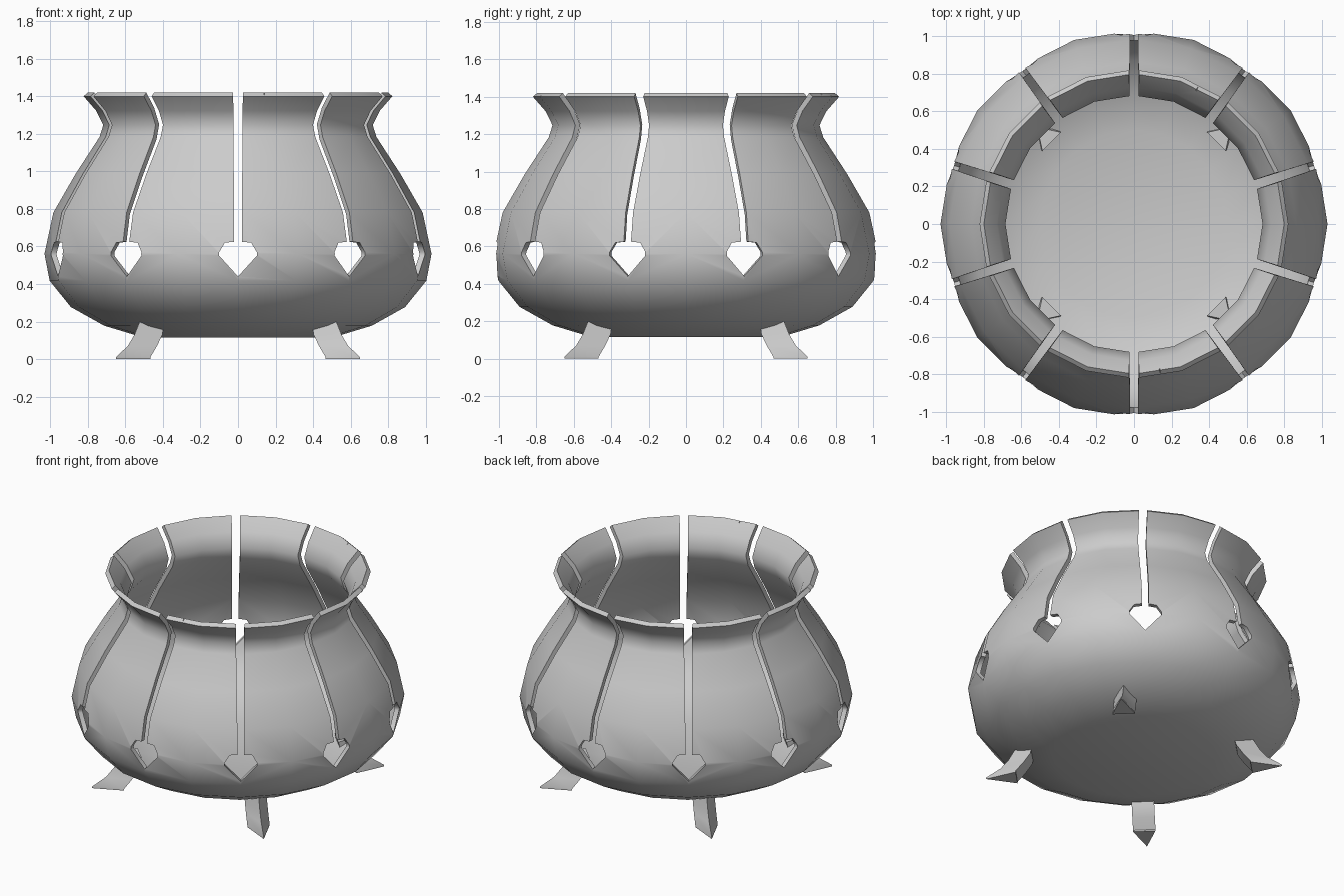
import bpy, bmesh
from math import cos, sin, pi, radians
from mathutils import Matrix, Vector

cube = bpy.data.objects.get("Cube")
if cube:
    bpy.data.objects.remove(cube, do_unlink=True)

grey = bpy.data.materials.new("plain_grey")
grey.use_nodes = True
grey.diffuse_color = (0.6, 0.6, 0.6, 1)
grey.node_tree.nodes["Principled BSDF"].inputs["Base Color"].default_value = (0.6, 0.6, 0.6, 1)


def make_object(name, bm):
    bmesh.ops.recalc_face_normals(bm, faces=bm.faces)
    mesh = bpy.data.meshes.new(name)
    bm.to_mesh(mesh)
    bm.free()
    mesh.materials.append(grey)
    obj = bpy.data.objects.new(name, mesh)
    bpy.context.collection.objects.link(obj)
    return obj


def activate(obj):
    bpy.ops.object.select_all(action='DESELECT')
    obj.select_set(True)
    bpy.context.view_layer.objects.active = obj


def loft(bm, sections):
    """Skin a list of equal-sized point loops and cap both ends."""
    rings = [[bm.verts.new(p) for p in s] for s in sections]
    for a, b in zip(rings, rings[1:]):
        for i in range(len(a)):
            j = (i + 1) % len(a)
            bm.faces.new((a[i], a[j], b[j], b[i]))
    bm.faces.new(rings[0][::-1])
    bm.faces.new(rings[-1])


def cut_prism(bm, outline, angle, near, far):
    """Radial prism from an outline of (sideways, z) points."""
    turn = Matrix.Rotation(angle, 3, 'Z')
    loft(bm, [[turn @ Vector((r, s, z)) for s, z in outline] for r in (near, far)])


# Pot wall: lathed outer profile with inward thickness
profile = [(0, .145), (.5, .145), (.7, .205), (.87, .3), (.975, .43), (1, .56),
           (.955, .77), (.84, .97), (.71, 1.17), (.685, 1.25), (.73, 1.34), (.8, 1.42)]
bm = bmesh.new()
points = [bm.verts.new((r, 0, z)) for r, z in profile]
edges = [bm.edges.new(pair) for pair in zip(points, points[1:])]
bmesh.ops.spin(bm, geom=points + edges, cent=(0, 0, 0), axis=(0, 0, 1),
               angle=2 * pi, steps=20, use_duplicate=False)
bmesh.ops.remove_doubles(bm, verts=bm.verts, dist=0.0005)
pot = make_object("pot_body", bm)
wall = pot.modifiers.new("wall", 'SOLIDIFY')
wall.thickness = 0.03
wall.offset = -1
wall.use_even_offset = True

# Ten arrow-ended slots, plus small chips in the rim
half = [(.1, .55), (.1, .57), (.07, .62), (.02, .625), (.027, 1.6)]
slot = [(0, .44)] + half + [(-s, z) for s, z in reversed(half)]
chip = [(0, 1.405), (.02, 1.5), (-.02, 1.5)]
bm = bmesh.new()
for i in range(10):
    cut_prism(bm, slot, pi / 2 + i * pi / 5, 0.45, 1.2)
for degrees in (-80, 65):
    cut_prism(bm, chip, radians(degrees), 0.7, 0.95)
cutter = make_object("slot_cutter", bm)
cutter.hide_render = True
cutter.hide_viewport = False
cut = pot.modifiers.new("slots", 'BOOLEAN')
cut.operation = 'DIFFERENCE'
cut.solver = 'EXACT'
cut.object = cutter

activate(pot)
for name in ("wall", "slots"):
    bpy.ops.object.modifier_apply(modifier=name)
bpy.data.objects.remove(cutter, do_unlink=True)
bpy.ops.object.shade_smooth_by_angle(angle=radians(56))

# Four wedge legs on the diagonals: broad back edge, pointed toe
leg_path = [(.62, .73, .22), (.64, .78, .13), (.68, .83, .07), (.73, .92, .01), (.73, .92, 0)]
names = ("back_left_leg", "back_right_leg", "front_right_leg", "front_left_leg")
for i, name in enumerate(names):
    turn = Matrix.Rotation(pi / 4 + i * pi / 2, 3, 'Z')
    bm = bmesh.new()
    loft(bm, [[turn @ Vector(p) for p in ((back, -.07, z), (toe, 0, z), (back, .07, z))]
              for back, toe, z in leg_path])
    leg = make_object(name, bm)
    activate(leg)
    bpy.ops.object.shade_smooth_by_angle(angle=radians(35))
